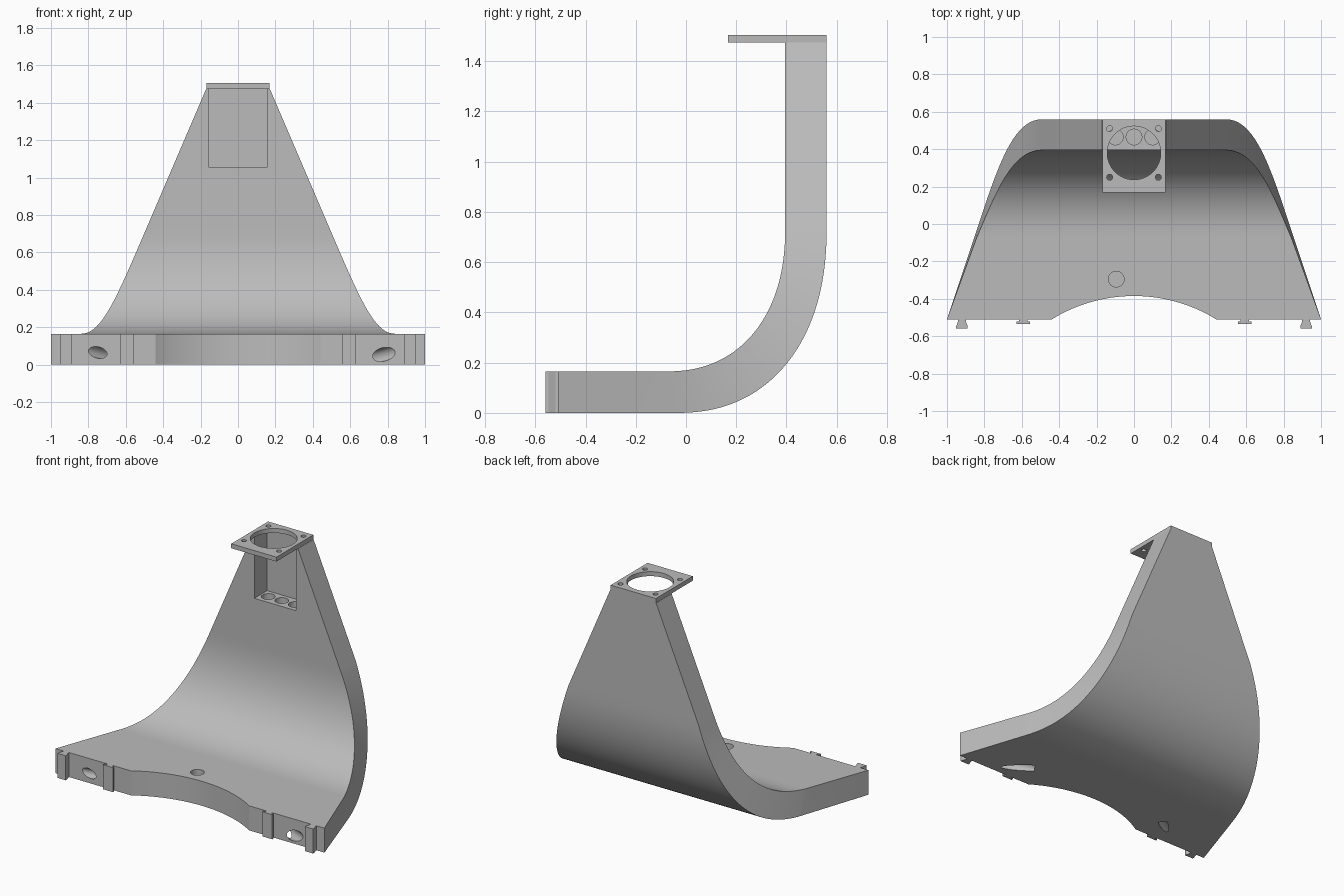
import bpy, bmesh, math
from mathutils import Vector

cube = bpy.data.objects.get("Cube")
if cube:
    bpy.data.objects.remove(cube, do_unlink=True)

grey = bpy.data.materials.new("plain grey")
grey.use_nodes = True
grey.diffuse_color = (0.5, 0.5, 0.5, 1)
grey.node_tree.nodes["Principled BSDF"].inputs["Base Color"].default_value = (0.5, 0.5, 0.5, 1)


def make(name, bm):
    bmesh.ops.recalc_face_normals(bm, faces=bm.faces)
    mesh = bpy.data.meshes.new(name)
    bm.to_mesh(mesh)
    bm.free()
    mesh.materials.append(grey)
    ob = bpy.data.objects.new(name, mesh)
    bpy.context.collection.objects.link(ob)
    return ob


def prism(name, outline, z0, z1):
    bm = bmesh.new()
    face = bm.faces.new([bm.verts.new((x, y, z0)) for x, y in outline])
    top = bmesh.ops.extrude_face_region(bm, geom=[face])["geom"]
    verts = [v for v in top if isinstance(v, bmesh.types.BMVert)]
    bmesh.ops.translate(bm, verts=verts, vec=(0, 0, z1 - z0))
    return make(name, bm)


def box(name, x0, x1, y0, y1, z0, z1):
    return prism(name, [(x0, y0), (x1, y0), (x1, y1), (x0, y1)], z0, z1)


def rod(name, a, b, radius, sides=32):
    a, b = Vector(a), Vector(b)
    bm = bmesh.new()
    bmesh.ops.create_cone(bm, cap_ends=True, segments=sides, radius1=radius,
                          radius2=radius, depth=(b - a).length)
    turn = (b - a).to_track_quat("Z", "Y").to_matrix().to_4x4()
    bm.transform(turn)
    bmesh.ops.translate(bm, verts=bm.verts, vec=(a + b) / 2)
    return make(name, bm)


def cut(ob, cutter):
    cutter.hide_render = True
    mod = ob.modifiers.new("cut", "BOOLEAN")
    mod.operation, mod.solver, mod.object = "DIFFERENCE", "EXACT", cutter
    bpy.context.view_layer.objects.active = ob
    bpy.ops.object.modifier_apply(modifier=mod.name)
    bpy.data.objects.remove(cutter, do_unlink=True)


def smooth(ob):
    bpy.ops.object.select_all(action="DESELECT")
    ob.select_set(True)
    bpy.context.view_layer.objects.active = ob
    bpy.ops.object.shade_smooth_by_angle(angle=math.radians(20))


# Curved stand: a tapering sheet bent from the foot up into the back
FRONT, KNEE, TOP, POWER = -0.51, 0.74, 1.475, 2.25


def bend(start, end, floor, t):
    a = t * math.pi / 2
    return (start + (end - start) * math.sin(a) ** (2 / POWER),
            floor + (KNEE - floor) * (1 - max(math.cos(a), 0) ** (2 / POWER)))


STEPS = 48
rows = [((FRONT, 0), (FRONT, 0.165))]
for i in range(STEPS + 1):
    t = i / STEPS
    rows.append((bend(-0.04, 0.56, 0, t), bend(-0.08, 0.395, 0.165, t)))
rows.append(((0.56, TOP), (0.395, TOP)))

lengths = [0]
for (p, _), (q, _) in zip(rows, rows[1:]):
    lengths.append(lengths[-1] + math.dist(p, q))
knee_length = lengths[-2]

bm = bmesh.new()
rings = []
for (outer, inner), s in zip(rows, lengths):
    w = 1 - (1 - 0.485) * s / knee_length if s <= knee_length else 0.17
    rings.append([bm.verts.new((x, y, z)) for x, (y, z) in
                  ((-w, outer), (w, outer), (w, inner), (-w, inner))])
for r, q in zip(rings, rings[1:]):
    for k in range(4):
        n = (k + 1) % 4
        bm.faces.new((r[k], r[n], q[n], q[k]))
bm.faces.new(rings[0])
bm.faces.new(rings[-1])
stand = make("curved_stand", bm)

# Rounded cut-out in the front edge
R = 0.837
cut(stand, rod("front_cutout", (0, -0.385 - R, -0.1), (0, -0.385 - R, 0.3), R, 256))
# Recess below the top plate, with three bores in its floor
cut(stand, box("recess", -0.155, 0.155, 0.3, 0.53, 1.055, 1.6))
for x in (-0.1, 0, 0.1):
    cut(stand, rod("recess_bore", (x, 0.465, 0.8), (x, 0.465, 1.1), 0.042))
# Bore in the foot, and slanted bores from the front edge
cut(stand, rod("foot_bore", (-0.095, -0.295, 0.06), (-0.095, -0.295, 0.3), 0.042))
for x, z, side, r in ((0.78, 0.055, 1, 0.036), (-0.75, 0.065, -1, 0.03)):
    cut(stand, rod("front_bore", (x + side * 0.1, -0.585, z + 0.025),
                   (x - side * 0.24, -0.33, z - 0.06), r))
smooth(stand)

# Dovetail tabs on the front edge
for side, name in ((1, "left"), (-1, "right")):
    for x, neck, end, tip, label in ((0.92, 0.021, 0.031, -0.56, "outer"),
                                     (0.592, 0.022, 0.037, -0.535, "inner")):
        c = x * side
        prism(f"{name}_{label}_tab",
              [(c - neck, -0.5), (c - neck, -0.52), (c - end, tip + 0.012), (c - end, tip),
               (c + end, tip), (c + end, tip + 0.012), (c + neck, -0.52), (c + neck, -0.5)],
              0, 0.165)

# Top plate with a large opening and four screw holes
plate = box("top_plate", -0.168, 0.168, 0.168, 0.56, TOP, 1.505)
cut(plate, rod("opening", (0, 0.38, 1.4), (0, 0.38, 1.6), 0.143, 64))
for x in (-0.13, 0.13):
    for y in (0.25, 0.51):
        cut(plate, rod("screw_hole", (x, y, 1.4), (x, y, 1.6), 0.016, 20))
smooth(plate)
